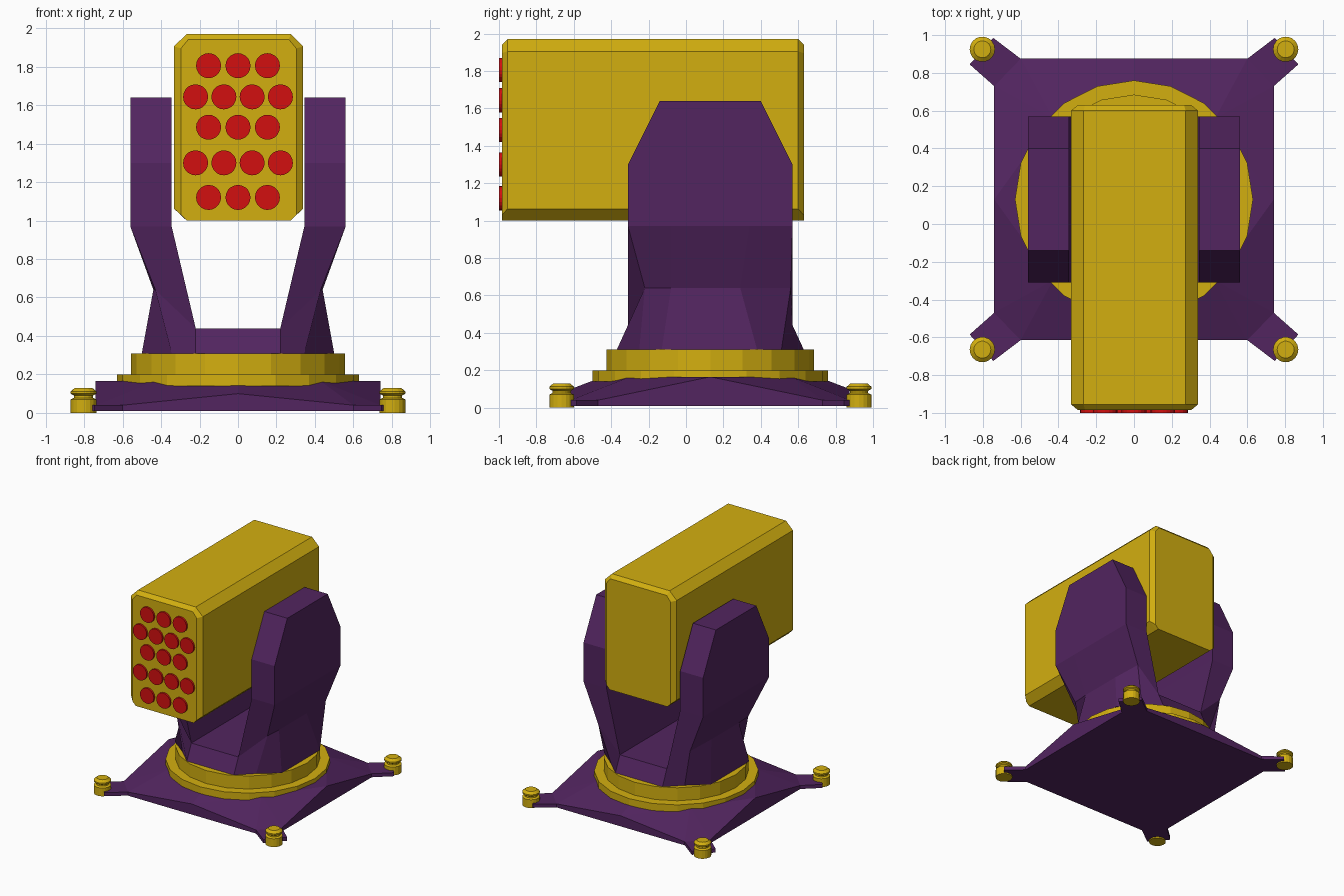
import bpy, bmesh
from math import cos, sin, pi

cube = bpy.data.objects.get("Cube")
if cube:
    bpy.data.objects.remove(cube, do_unlink=True)


def material(name, rgb):
    m = bpy.data.materials.new(name)
    m.use_nodes = True
    color = (*rgb, 1)
    m.diffuse_color = color
    m.node_tree.nodes["Principled BSDF"].inputs["Base Color"].default_value = color
    return m


YELLOW = material("mustard_yellow", (0.65, 0.43, 0.005))
PURPLE = material("dark_purple", (0.084, 0.018, 0.115))
RED = material("signal_red", (0.65, 0.005, 0.005))
CY = 0.13  # centre of the turntable along y


def build(name, verts, faces, mat, loc=(0, 0, 0), signs=((1, 1),)):
    """Make an object from faces, repeated with the given x and y signs."""
    bm = bmesh.new()
    for sx, sy in signs:
        vs = [bm.verts.new((x * sx, y * sy, z)) for x, y, z in verts]
        for f in faces:
            bm.faces.new([vs[i] for i in f])
    bmesh.ops.remove_doubles(bm, verts=bm.verts, dist=1e-4)
    bmesh.ops.recalc_face_normals(bm, faces=bm.faces)
    me = bpy.data.meshes.new(name)
    bm.to_mesh(me)
    bm.free()
    me.materials.append(mat)
    ob = bpy.data.objects.new(name, me)
    ob.location = loc
    bpy.context.collection.objects.link(ob)
    return ob


def loft(name, rings, mat, **kw):
    """Skin a stack of equal rings and cap both ends."""
    n = len(rings[0])
    verts = [p for r in rings for p in r]
    faces = [tuple(range(n)), tuple(range(len(verts) - n, len(verts)))]
    for k in range(len(rings) - 1):
        for i in range(n):
            j = (i + 1) % n
            faces.append((k * n + i, k * n + j, k * n + n + j, k * n + n + i))
    return build(name, verts, faces, mat, **kw)


def lathe(name, profile, sides, mat, loc):
    rings = [[(r * cos(2 * pi * i / sides), r * sin(2 * pi * i / sides), z)
              for i in range(sides)] for r, z in profile]
    return loft(name, rings, mat, loc=loc)


# Base plate: one quadrant with a corner arm, mirrored both ways
outline = [(0.74, 0, 0.165), (0.74, 0.6, 0.04), (0.87, 0.715, 0.04),
           (0.745, 0.855, 0.04), (0.6, 0.745, 0.04), (0, 0.745, 0.1)]
inner = [(0.6, 0, 0.165), (0.43, 0.43, 0.165), (0, 0.6, 0.155), (0, 0, 0.165)]
under = [(x, y, 0.01) for x, y, z in outline] + [(0, 0, 0.01)]
faces = [(0, 1, 7), (0, 7, 6), (1, 2, 3, 4), (1, 4, 7), (4, 5, 7), (5, 8, 7),
         (6, 7, 9), (7, 8, 9), tuple(range(10, 17))]
faces += [(i, i + 1, i + 11, i + 10) for i in range(5)]
build("base_plate", outline + inner + under, faces, PURPLE, (0, CY, 0),
      [(a, b) for a in (1, -1) for b in (1, -1)])

# Anchor bolts on the corner arms
bolt = [(0.067, 0), (0.067, 0.07), (0.05, 0.078), (0.05, 0.09),
        (0.067, 0.1), (0.067, 0.112), (0.045, 0.13)]
for sx, side in ((1, "left"), (-1, "right")):
    for sy, end in ((1, "back"), (-1, "front")):
        lathe(f"bolt_{end}_{side}", bolt, 18, YELLOW, (sx * 0.803, CY + sy * 0.795, 0))

# Stepped turntable
lathe("turntable", [(0.63, 0.14), (0.63, 0.2), (0.555, 0.2), (0.555, 0.31)],
      20, YELLOW, (0, CY, 0))


# Yoke arms: rings run inner front, around the outside, to inner back
def arm_ring(xs, ys, zs):
    xs, zs = xs + xs[::-1], zs + zs[::-1]
    return list(zip(xs, ys, zs))


straight = [0.345, 0.56, 0.56]
full = [-0.31, -0.31, -0.08, 0.34, 0.57, 0.57]
yoke = [
    arm_ring([0.22, 0.345, 0.5], [-0.37, -0.25, -0.13, 0.38, 0.51, 0.63], [0.31] * 3),
    arm_ring([0.22, 0.43, 0.44], [-0.31, -0.22, -0.08, 0.29, 0.56, 0.57], [0.44, 0.64, 0.64]),
    arm_ring(straight, full, [0.97] * 3),
    arm_ring(straight, full, [1.3] * 3),
    arm_ring(straight, [-0.14, -0.14, -0.05, 0.3, 0.4, 0.4], [1.64] * 3),
]
loft("yoke_arms", yoke, PURPLE, signs=((1, 1), (-1, 1)))

# Yoke floor between the arms
loft("yoke_floor", [[(-0.22, a, z), (0.22, a, z), (0.22, b, z), (-0.22, b, z)]
                    for a, b, z in ((-0.37, 0.63, 0.31), (-0.31, 0.57, 0.44))], PURPLE)


# Launcher box with chamfered long edges and bevelled ends
def box_ring(y, w, w_top, top, shoulder, low):
    right = [(0.27, 1.0), (w, low), (w, shoulder), (w_top, top)]
    pts = right + [(-x, z) for x, z in reversed(right)]
    return [(x, y, z) for x, z in pts]


body = (0.336, 0.27, 1.97, 1.905, 1.062)
cap = (0.3, 0.262, 1.94, 1.895, 1.03)
loft("launcher_box", [box_ring(-0.985, *cap), box_ring(-0.955, *body),
                      box_ring(0.6, *body), box_ring(0.63, *cap)], YELLOW,
     loc=(0.003, 0, 0))

# Red rocket tips in alternating rows of three and four
for row, z in enumerate((1.805, 1.643, 1.485, 1.3, 1.12)):
    count = 3 + row % 2
    for i in range(count):
        x = (i - (count - 1) / 2) * (0.147 if count == 4 else 0.153)
        rings = [[(x + 0.065 * cos(a * pi / 10), y, z + 0.065 * sin(a * pi / 10))
                  for a in range(20)] for y in (-0.98, -1.0)]
        loft(f"rocket_tip_{row + 1}_{i + 1}", rings, RED)
